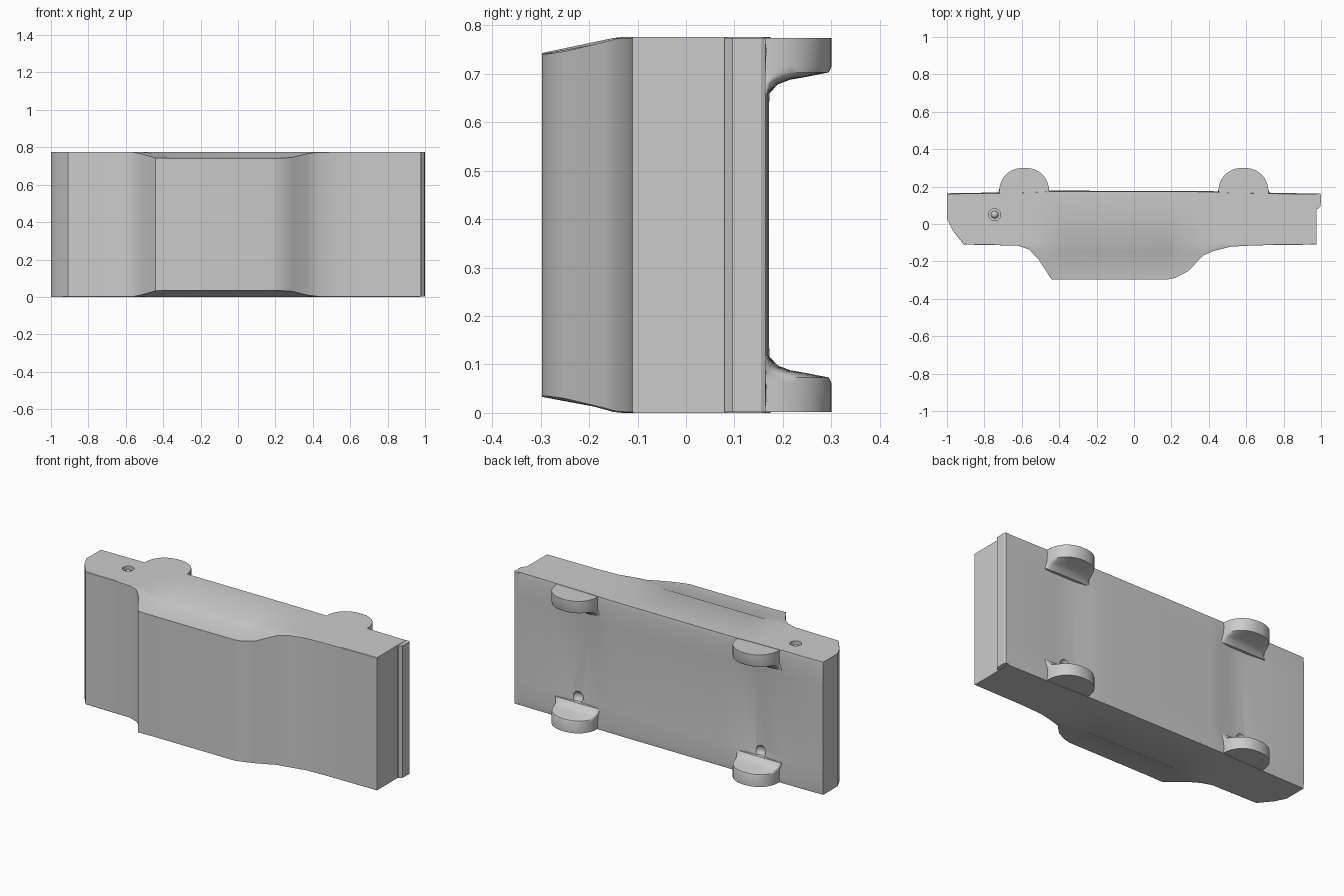
import bpy, bmesh, math

if "Cube" in bpy.data.objects:
    bpy.data.objects.remove(bpy.data.objects["Cube"])

H = 0.388  # half width of the car, which lies on its side (width along z)


def loft(name, rings):
    """Skin a list of closed rings and cap both ends."""
    bm = bmesh.new()
    vs = [[bm.verts.new(p) for p in r] for r in rings]
    n = len(vs[0])
    for a, b in zip(vs, vs[1:]):
        for i in range(n):
            j = (i + 1) % n
            bm.faces.new((a[i], a[j], b[j], b[i]))
    bm.faces.new(vs[0])
    bm.faces.new(vs[-1])
    bmesh.ops.recalc_face_normals(bm, faces=bm.faces)
    me = bpy.data.meshes.new(name)
    bm.to_mesh(me)
    bm.free()
    ob = bpy.data.objects.new(name, me)
    bpy.context.collection.objects.link(ob)
    return ob


def smooth(ob, angle=30):
    bpy.ops.object.select_all(action='DESELECT')
    ob.select_set(True)
    bpy.context.view_layer.objects.active = ob
    bpy.ops.object.shade_smooth_by_angle(angle=math.radians(angle))


def cut(ob, cutter):
    m = ob.modifiers.new("cut", 'BOOLEAN')
    m.operation = 'DIFFERENCE'
    m.solver = 'EXACT'
    m.object = cutter
    bpy.context.view_layer.objects.active = ob
    bpy.ops.object.modifier_apply(modifier=m.name)
    bpy.data.objects.remove(cutter)


# Body and cabin: cross-sections along the length
# x, underside edge, underside centre, belt, window base y, half width, roof y, half width
stations = [
    (-1.00, .163, .163, .030, .028, H, .026, H),
    (-0.97, .165, .163, -.030, -.032, H, -.034, H),
    (-0.91, .166, .163, -.106, -.108, H, -.110, .386),
    (-0.74, .168, .162, -.108, -.111, H, -.113, .386),
    (-0.62, .170, .150, -.108, -.113, H, -.116, .386),
    (-0.56, .172, .150, -.108, -.130, H, -.137, .386),
    (-0.51, .174, .152, -.108, -.150, .386, -.190, .375),
    (-0.44, .178, .166, -.108, -.160, .378, -.297, .355),
    (-0.36, .178, .171, -.108, -.145, .368, -.297, .353),
    (0.18, .177, .171, -.108, -.145, .368, -.297, .353),
    (0.22, .177, .171, -.108, -.150, .370, -.288, .353),
    (0.29, .177, .171, -.108, -.155, .376, -.252, .358),
    (0.37, .176, .171, -.108, -.140, .384, -.168, .378),
    (0.43, .175, .168, -.108, -.130, H, -.143, .385),
    (0.52, .170, .152, -.108, -.117, H, -.121, .386),
    (0.65, .168, .152, -.108, -.111, H, -.114, .386),
    (0.75, .166, .162, -.107, -.110, H, -.113, .386),
    (0.975, .163, .161, -.106, -.108, H, -.110, .386),
]
rings = []
for x, ue, uc, belt, my, mh, ry, rh in stations:
    half = [(uc, .24), (ue, H - .03), (ue - .004, H), (belt, H), (my, mh), (ry, rh)]
    ring = [(x, y, H + z) for y, z in half]
    ring += [(x, y, H - z) for y, z in reversed(half)]
    rings.append(ring)
body = loft("car_body", rings)

# Small round pit on the upper flank
bpy.ops.mesh.primitive_cylinder_add(vertices=24, radius=.032, depth=.06, location=(-.745, .05, 2 * H))
cut(body, bpy.context.object)
# Hollows beside the lower wheels
for x in (-.59, .59):
    bpy.ops.mesh.primitive_uv_sphere_add(segments=20, ring_count=12, radius=.035, location=(x, .165, .145))
    cut(body, bpy.context.object)
smooth(body)

# Knob inside the pit
bpy.ops.mesh.primitive_uv_sphere_add(segments=20, ring_count=10, radius=.02, location=(-.745, .05, 2 * H - .025))
bpy.context.object.name = "flank_knob"
smooth(bpy.context.object)

# Bumper lip at the tail
lip = [(.970, .080), (.982, .080), (.998, .096), (1.0, .155), (.995, .164), (.970, .164)]
smooth(loft("bumper", [[(x, y, z) for x, y in lip] for z in (.002, 2 * H - .002)]))


# Wheels: rounded half discs whose inner side flares into the underside
def wheel(name, cx, side):
    out = []
    for t, hy, rx in [(.002, .135, .134), (.062, .135, .134), (.073, .130, .134),
                      (.082, .085, .136), (.088, .050, .138), (.098, .024, .142), (.118, .006, .148)]:
        ring = []
        for i in range(25):
            a = math.pi * i / 24
            c, s = math.cos(a), math.sin(a)
            px = math.copysign(abs(c) ** .9, c) * rx
            ring.append((cx + px, .165 + hy * s ** .9 if s > 1e-6 else .165, H + side * (H - t)))
        ring += [(cx - rx, .145, H + side * (H - t)), (cx + rx, .145, H + side * (H - t))]
        out.append(ring)
    smooth(loft(name, out), 40)


for end, cx in (("front", -.587), ("rear", .585)):
    for label, side in (("lower", -1), ("upper", 1)):
        wheel(f"{end}_{label}_wheel", cx, side)
